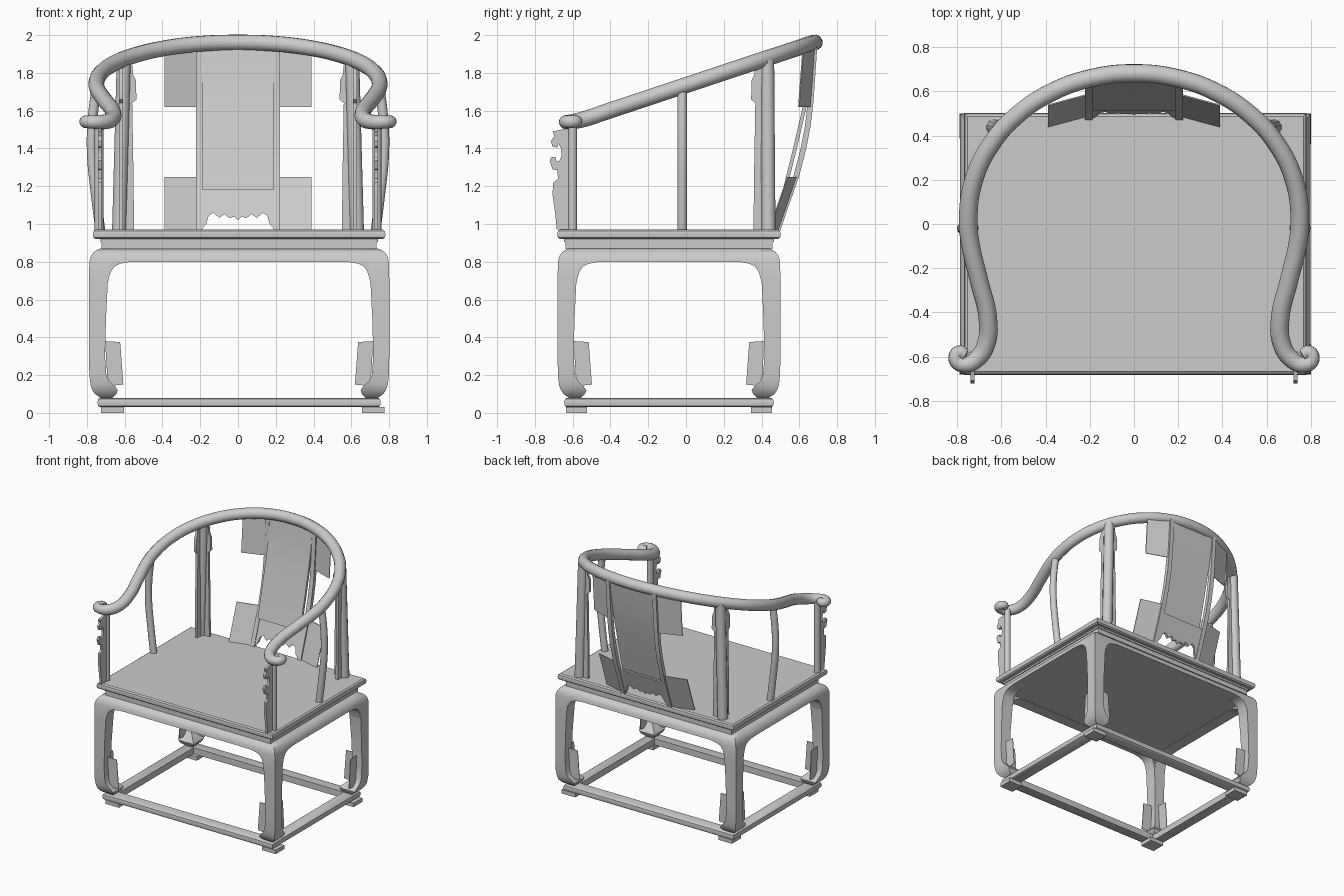
import bpy, bmesh, math

if "Cube" in bpy.data.objects:
    bpy.data.objects.remove(bpy.data.objects["Cube"])

CX, CY = 0.006, -0.09   # centre of the base
HX, HY = 0.795, 0.59    # half size at the legs' outer corners
CORNERS = ((-1, -1), (1, -1), (1, 1), (-1, 1))


def lerp(table, t):
    """Piecewise linear lookup in a sorted (key, value) table."""
    if t <= table[0][0]:
        return table[0][1]
    for (a, va), (b, vb) in zip(table, table[1:]):
        if t <= b:
            return va + (vb - va) * (t - a) / (b - a)
    return table[-1][1]


def smooth(ob, angle=35):
    bpy.ops.object.select_all(action='DESELECT')
    ob.select_set(True)
    bpy.context.view_layer.objects.active = ob
    bpy.ops.object.shade_smooth_by_angle(angle=math.radians(angle))


def loft(name, rings, wrap=False):
    """Skin closed rings of points; cap the ends unless they wrap round."""
    bm = bmesh.new()
    vs = [[bm.verts.new(p) for p in r] for r in rings]
    n = len(rings[0])
    pairs = list(zip(vs, vs[1:])) + ([(vs[-1], vs[0])] if wrap else [])
    for a, b in pairs:
        for i in range(n):
            j = (i + 1) % n
            bm.faces.new((a[i], a[j], b[j], b[i]))
    if not wrap:
        bm.faces.new(vs[0])
        bm.faces.new(vs[-1])
    bmesh.ops.recalc_face_normals(bm, faces=bm.faces)
    me = bpy.data.meshes.new(name)
    bm.to_mesh(me)
    bm.free()
    ob = bpy.data.objects.new(name, me)
    bpy.context.collection.objects.link(ob)
    smooth(ob)


def tube(name, pts, r):
    """Round rod through points (x, y, z, radius factor)."""
    cu = bpy.data.curves.new(name, 'CURVE')
    cu.dimensions = '3D'
    cu.bevel_depth, cu.bevel_resolution = r, 4
    cu.resolution_u, cu.use_fill_caps = 6, True
    sp = cu.splines.new('BEZIER')
    sp.bezier_points.add(len(pts) - 1)
    for bp, p in zip(sp.bezier_points, pts):
        bp.co = p[:3]
        bp.radius = p[3] if len(p) > 3 else 1
        bp.handle_left_type = bp.handle_right_type = 'AUTO'
    ob = bpy.data.objects.new(name, cu)
    bpy.context.collection.objects.link(ob)
    bpy.ops.object.select_all(action='DESELECT')
    ob.select_set(True)
    bpy.context.view_layer.objects.active = ob
    bpy.ops.object.convert(target='MESH')
    smooth(bpy.context.object, 50)


def rect(hx, hy, z, cx=CX, cy=CY):
    return [(cx + sx * hx, cy + sy * hy, z) for sx, sy in CORNERS]


def frame(name, profile, hx, hy):
    """Mitred rectangular frame; profile points are (inset, z)."""
    loft(name, [[(CX + sx * (hx - d), CY + sy * (hy - d), z) for d, z in profile]
                for sx, sy in CORNERS], True)


# seat slab with rounded edge, bead, waist and flat underside
edge = [(.015, .92), (.004, .928), (0, .945), (.004, .962), (.015, .97)]
loft("seat", [rect(.775 - d, .592 - d, z) for d, z in edge])
frame("seat_bead", [(0, .905), (0, .921), (.08, .921), (.08, .905)], .735, .555)
frame("waist", [(0, .868), (0, .906), (.07, .906), (.07, .868)], .728, .548)
loft("seat_underside", [rect(HX - .02, HY - .02, z) for z in (.802, .81)])

# floor frame and small pads
frame("floor_rail", [(.014, .03), (.004, .037), (0, .055), (.004, .073), (.014, .08), (.09, .08), (.09, .03)],
      .75, .555)
for sx, sy in CORNERS:
    loft("floor_pad", [rect(.06, .055, z, .026 + sx * .69, CY + sy * .49) for z in (0, .031)])

# legs with inward hoof feet: (z, outer inset, inner inset)
leg = [(.08, .06, .125), (.10, .032, .145), (.12, .018, .152), (.145, .009, .135), (.165, .006, .11),
       (.20, .002, .092), (.30, 0, .085), (.50, 0, .09), (.70, 0, .10), (.80, .002, .115),
       (.83, .01, .125), (.85, .024, .13), (.863, .042, .13), (.87, .062, .13)]
outer = [(z, o) for z, o, i in leg]
for sx, sy in CORNERS:
    def at(a, b, z):
        return (CX + sx * (HX - a), CY + sy * (HY - b), z)
    loft("leg", [[at(o, o, z), at(i, o, z), at(i, i, z), at(o, i, z)] for z, o, i in leg])
    # thin ornament plates on the inner faces
    plate = [(.085, .38), (.165, .375), (.182, .15), (.10, .142)]
    loft("leg_plate_x", [[at(u, k, z) for u, z in plate] for k in (.045, .05)])
    loft("leg_plate_y", [[at(k, u, z) for u, z in plate] for k in (.045, .05)])

# aprons with curved spandrels: (distance from corner, lower edge)
spandrel = [(.08, .64), (.10, .69), (.107, .72), (.117, .75), (.135, .775), (.165, .79), (.21, .798), (.26, .80)]
for along_x in (True, False):
    half, depth = (HX, HY) if along_x else (HY, HX)
    cols = [(-half + e, z) for e, z in spandrel] + [(half - e, z) for e, z in reversed(spandrel)]
    for s in (-1, 1):
        rings = []
        for t, zb in cols:
            zs = [.87, .863, .85, .83] + [.82 + (zb - .82) * k / 3 for k in range(4)]
            pts = [(depth - lerp(outer, z), z) for z in zs]
            pts += [(depth - .095, zb), (depth - .095, .87)]
            rings.append([(CX + t, CY + s * d, z) if along_x else (CX + s * d, CY + t, z) for d, z in pts])
        loft("apron", rings)

# horseshoe arm rail: elliptical back, S-curved arms, scrolled ends
half_path = [(.75 * math.sin(a), .03 + .652 * math.cos(a)) for a in (math.radians(k) for k in range(15, 91, 15))]
half_path += [(.742, -.08), (.70, -.26), (.662, -.42), (.668, -.54)]
right = [(x, y, 1.735 + .333 * y, 1) for x, y in half_path]
right += [(.71, -.61, 1.54, .95), (.77, -.637, 1.54, .85), (.806, -.612, 1.541, .8),
          (.79, -.58, 1.543, .75), (.762, -.595, 1.545, .65)]
left = [(-x, y, z, r) for x, y, z, r in reversed(right)]
tube("arm_rail", left + [(0, .682, 1.961, 1)] + right, .042)

# posts and carved brackets, both sides
front_bracket = [(-.61, 1.52), (-.65, 1.50), (-.70, 1.49), (-.69, 1.465), (-.708, 1.44), (-.70, 1.41),
                 (-.675, 1.405), (-.668, 1.425), (-.655, 1.40), (-.652, 1.36), (-.665, 1.33), (-.68, 1.335),
                 (-.685, 1.355), (-.705, 1.355), (-.715, 1.335), (-.70, 1.29), (-.675, 1.285), (-.67, 1.24),
                 (-.695, 1.22), (-.70, 1.16), (-.685, 1.05), (-.677, .97), (-.61, .97)]
front_bracket = [(y - .007, z) for y, z in front_bracket]
wing = [(.02, .97), (.08, .97), (.076, 1.3), (.07, 1.64), (.092, 1.66), (.09, 1.76), (.075, 1.79), (.07, 1.84), (.02, 1.84)]
for s in (-1, 1):
    tube("front_post", [(s * .735, -.6, .96), (s * .735, -.6, 1.53)], .024)
    loft("front_bracket", [[(s * k, y, z) for y, z in front_bracket] for k in (.722, .74)])
    tube("side_post", [(s * .728, -.02, .96), (s * .752, -.02, 1.15), (s * .774, -.02, 1.38),
                       (s * .77, -.02, 1.55), (s * .75, -.02, 1.72)], .026)
    tube("back_post", [(s * .63, .437, .96), (s * .605, .43, 1.87)], .038)
    loft("back_wing_x", [[(s * (.63 - u), k, z) for u, z in wing] for k in (.425, .445)])
    loft("back_wing_y", [[(s * k, .437 - u, z) for u, z in wing] for k in (.61, .63)])

# back splat: bowed stiles, panel, lower carved panel and side plates
bow = [(.96, .483), (1.1, .53), (1.25, .583), (1.4, .622), (1.52, .645), (1.65, .66), (1.94, .68)]
panel = [(1.18, .522), (1.40, .577), (1.62, .628), (1.78, .66), (1.94, .68)]


def bar(name, x0, x1, table, t):
    loft(name, [[(x0, y - t, z), (x1, y - t, z), (x1, y + t, z), (x0, y + t, z)] for z, y in table])


bar("splat_panel", -.187, .187, panel, .01)
for s in (-1, 1):
    bar("splat_stile", s * .188, s * .222, bow, .015)
    for name, z0, z1, shift in (("lower_side_plate", .97, 1.25, .045), ("upper_side_plate", 1.62, 1.92, .06)):
        loft(name, [[(s * .22, lerp(bow, z) + .003, z), (s * .388, lerp(bow, z) - shift + .003, z),
                     (s * .388, lerp(bow, z) - shift - .003, z), (s * .22, lerp(bow, z) - .003, z)]
                    for z in (z0, z1)])

carve = [(0, 1.02), (.02, 1.04), (.045, 1.03), (.07, 1.052), (.10, 1.032), (.13, 1.06), (.155, 1.045),
         (.168, 1.0), (.19, .975)]
cols = [(-x, z) for x, z in reversed(carve[1:])] + carve
loft("lower_splat_panel", [[(x, lerp(bow, z) + k, z) for z, k in ((1.19, -.01), (1.19, .01), (zb, .01), (zb, -.01))]
                           for x, zb in cols])
